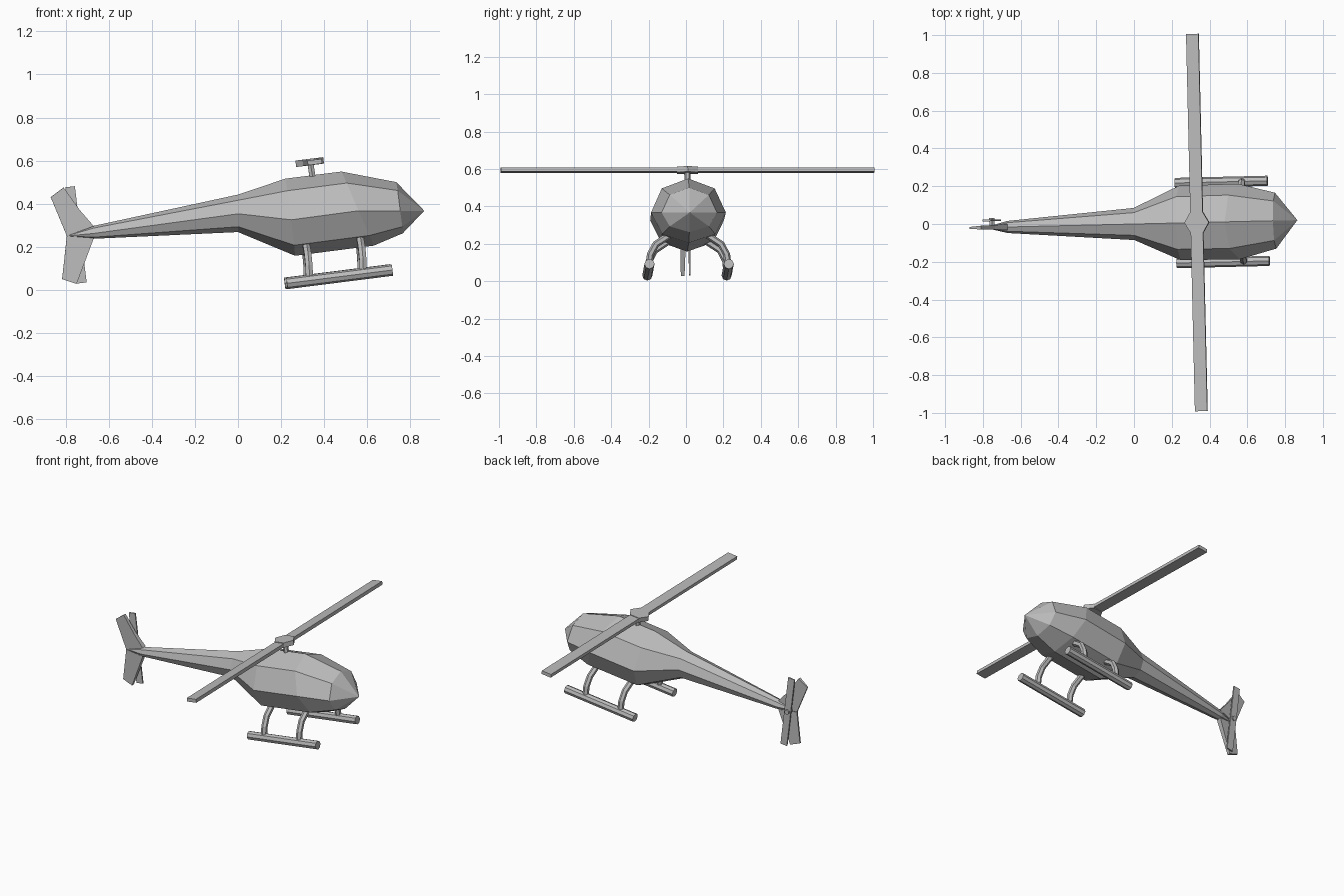
import bpy, bmesh, math
from mathutils import Vector, Matrix

if "Cube" in bpy.data.objects:
    bpy.data.objects.remove(bpy.data.objects["Cube"])

YAW = Matrix.Rotation(math.radians(1.35), 4, 'Z')   # whole craft sits slightly turned
PITCH = math.radians(-7)                            # nose-up lean of rotor and skids

grey = bpy.data.materials.new("plain_grey")
grey.diffuse_color = (0.5, 0.5, 0.5, 1)
grey.use_nodes = True
grey.node_tree.nodes["Principled BSDF"].inputs["Base Color"].default_value = grey.diffuse_color


def finish(name, bm):
    bmesh.ops.recalc_face_normals(bm, faces=bm.faces)
    bm.transform(YAW)
    me = bpy.data.meshes.new(name)
    bm.to_mesh(me)
    bm.free()
    me.materials.append(grey)
    ob = bpy.data.objects.new(name, me)
    bpy.context.collection.objects.link(ob)
    return ob


def loft(bm, rings, cap=True):
    """Skin a list of rings, each a list of points; a one-point ring is a tip."""
    rows = [[bm.verts.new(p) for p in r] for r in rings]
    for a, b in zip(rows, rows[1:]):
        n = max(len(a), len(b))
        for i in range(n):
            j = (i + 1) % n
            if len(a) == 1:
                bm.faces.new((a[0], b[i], b[j]))
            elif len(b) == 1:
                bm.faces.new((a[i], a[j], b[0]))
            else:
                bm.faces.new((a[i], a[j], b[j], b[i]))
    if cap:
        for r in (rows[0], rows[-1]):
            if len(r) > 2:
                bm.faces.new(r)


def tube(name, path, radius, sides=6):
    path = [Vector(p) for p in path]
    rings = []
    for i, p in enumerate(path):
        d = (path[min(i + 1, len(path) - 1)] - path[max(i - 1, 0)]).normalized()
        u = d.cross(Vector((1, 0, 0)) if abs(d.x) < 0.8 else Vector((0, 1, 0))).normalized()
        v = d.cross(u)
        rings.append([p + radius * (u * math.cos(t) + v * math.sin(t))
                      for t in (2 * math.pi * k / sides for k in range(sides))])
    bm = bmesh.new()
    loft(bm, rings)
    return finish(name, bm)


def box(name, size, matrix):
    bm = bmesh.new()
    bmesh.ops.create_cube(bm, size=1)
    bm.transform(matrix @ Matrix.Diagonal((*size, 1)))
    return finish(name, bm)


# Fuselage and tail boom: tilted octagonal sections
# (top x, top z, bottom x, bottom z, side z, half width)
sections = [
    (-0.67, 0.297, -0.67, 0.237, 0.262, 0.032),
    (0.0, 0.442, 0.0, 0.268, 0.353, 0.085),
    (0.22, 0.516, 0.265, 0.158, 0.325, 0.197),
    (0.48, 0.549, 0.63, 0.205, 0.367, 0.200),
    (0.735, 0.50, 0.765, 0.262, 0.367, 0.148),
]
rings = [[(-0.795, 0, 0.25)]]
for tx, tz, bx, bz, sz, w in sections:
    ring = []
    for k in range(8):
        s, c = math.sin(k * math.pi / 4), math.cos(k * math.pi / 4)
        x = (tx + bx) / 2 + (tx - bx) / 2 * c
        z = sz + c * ((tz - sz) if c > 0 else (sz - bz))
        ring.append((x, w * s, z))
    rings.append(ring)
rings.append([(0.865, 0, 0.367)])
bm = bmesh.new()
loft(bm, rings)
finish("fuselage", bm)


# Tail fins: flat plates thicker at the leading edge
def fin(name, outline):
    bm = bmesh.new()
    sides = [[(x, s * t, z) for x, z, t in outline] for s in (-1, 1)]
    loft(bm, sides)
    finish(name, bm)


fin("upper_fin", [(-0.67, 0.295, 0.016), (-0.735, 0.37, 0.012), (-0.81, 0.475, 0.010),
                  (-0.87, 0.43, 0.005), (-0.795, 0.25, 0.005)])
fin("lower_fin", [(-0.67, 0.24, 0.016), (-0.75, 0.027, 0.010),
                  (-0.817, 0.05, 0.005), (-0.795, 0.25, 0.005)])

# Tail rotor
lean = Matrix.Rotation(math.radians(-7), 4, 'Y')
box("tail_rotor", (0.045, 0.009, 0.45),
    Matrix.Translation((-0.752, 0.037, 0.255)) @ lean)
tube("tail_rotor_shaft", [(-0.752, 0, 0.255), (-0.752, 0.05, 0.255)], 0.016)

# Main rotor: mast, hexagonal hub and one long blade
tube("rotor_mast", [(0.35, 0, 0.50), (0.335, 0, 0.595)], 0.016)
head = Matrix.Translation((0.333, 0, 0.593)) @ Matrix.Rotation(PITCH, 4, 'Y')
box("rotor_blade", (0.066, 1.998, 0.022), head)
bm = bmesh.new()
bmesh.ops.create_cone(bm, cap_ends=True, segments=6, radius1=0.065, radius2=0.065, depth=0.03,
                      matrix=head @ Matrix.Rotation(math.pi / 2, 4, 'Z'))
# turn the hub so that two of its corners point fore and aft
if max(v.co.x for v in bm.verts) < 0.392:
    bm.transform(head @ Matrix.Rotation(math.pi / 6, 4, 'Z') @ head.inverted())
finish("rotor_hub", bm)

# Landing gear on both sides
for side, word in ((1, "left"), (-1, "right")):
    y = side * 0.212
    tube(f"{word}_skid", [(0.222, y, 0.030), (0.712, y, 0.092)], 0.027, 8)
    for x, dz, end in ((0.325, 0.0, "rear"), (0.575, 0.032, "front")):
        tube(f"{word}_{end}_strut",
             [(x + 0.002, side * 0.212, 0.045 + dz), (x, side * 0.204, 0.11 + dz),
              (x - 0.005, side * 0.175, 0.165 + dz), (x - 0.012, side * 0.10, 0.215 + dz)],
             0.019, 6)
